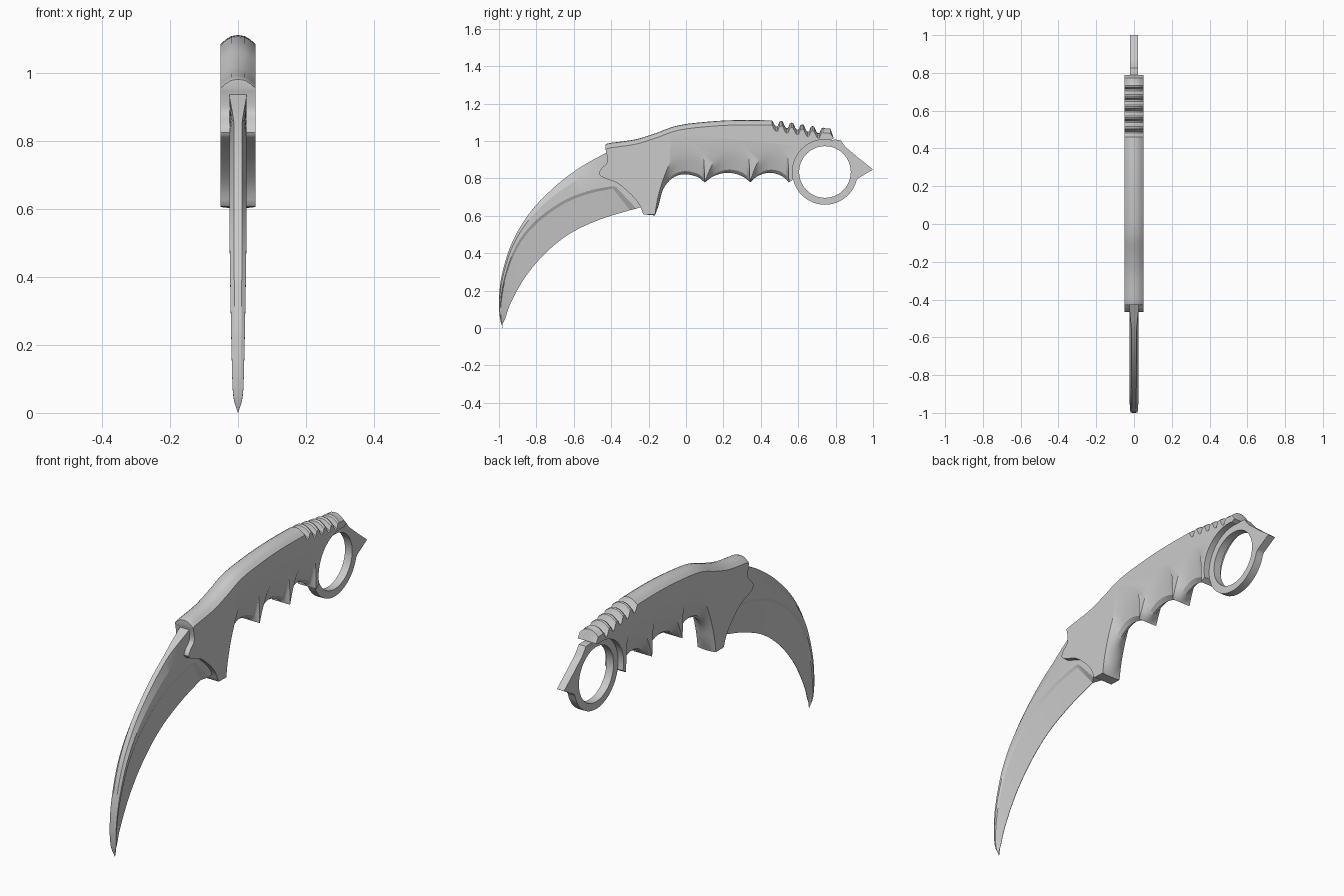
import bpy, bmesh, math
from mathutils import Vector

if "Cube" in bpy.data.objects:
    bpy.data.objects.remove(bpy.data.objects["Cube"])


def spline(pts, n=4):
    """Catmull-Rom through points of any dimension."""
    p = [Vector(q) for q in pts]
    p = [p[0] * 2 - p[1]] + p + [p[-1] * 2 - p[-2]]
    out = []
    for i in range(1, len(p) - 2):
        a, b, c, d = p[i - 1:i + 3]
        for k in range(n):
            t = k / n
            out.append(0.5 * (2 * b + (c - a) * t + (2 * a - 5 * b + 4 * c - d) * t * t
                              + (3 * b - a - 3 * c + d) * t ** 3))
    return out + [p[-2]]


def skin(name, rings, caps=True, wrap=False, angle=30):
    """Bridge closed rings of 3D points into one solid."""
    bm = bmesh.new()
    vs = [[bm.verts.new(p) for p in r] for r in rings]
    pairs = list(zip(vs, vs[1:])) + ([(vs[-1], vs[0])] if wrap else [])
    for r, s in pairs:
        n = len(r)
        for i in range(n):
            j = (i + 1) % n
            bm.faces.new((r[i], r[j], s[j], s[i]))
    if caps:
        bm.faces.new(vs[0])
        bm.faces.new(vs[-1])
    bmesh.ops.remove_doubles(bm, verts=bm.verts, dist=1e-5)
    bmesh.ops.recalc_face_normals(bm, faces=bm.faces)
    me = bpy.data.meshes.new(name)
    bm.to_mesh(me)
    bm.free()
    ob = bpy.data.objects.new(name, me)
    bpy.context.collection.objects.link(ob)
    bpy.ops.object.select_all(action='DESELECT')
    ob.select_set(True)
    bpy.context.view_layer.objects.active = ob
    bpy.ops.object.shade_smooth_by_angle(angle=math.radians(angle))
    return ob


# Blade stations: spine y,z / grind ridge y,z / cutting edge y,z / half thickness
curve = spline([
    (-.44, .93, -.40, .757, -.30, .63, .025),
    (-.567, .858, -.513, .735, -.46, .58, .025),
    (-.70, .757, -.65, .683, -.62, .505, .025),
    (-.834, .618, -.80, .577, -.754, .398, .025),
    (-.93, .457, -.905, .445, -.861, .27, .024),
    (-.984, .286, -.968, .275, -.936, .136, .021),
    (-1, .15, -.991, .14, -.965, .055, .018),
    (-.995, .056, -.99, .05, -.98, .022, .014),
    (-.981, .002, -.98, .001, -.979, .0, .001)], 5)


def blade_ring(s, edge_f=.04, low_f=.72, spine_f=.48):
    sp, ri, ed, h = Vector(s[0:2]), Vector(s[2:4]), Vector(s[4:6]), s[6]
    half = [(sp, spine_f), (sp.lerp(ri, .4), 1), (ri, 1), (ri.lerp(ed, .09), low_f), (ed, edge_f)]
    right = [(f * h, p.x, p.y) for p, f in half]
    return right + [(-x, y, z) for x, y, z in reversed(right)]


root = [blade_ring((-.30, .95, -.25, .78, -.20, .66, .025), 1, 1, 1),
        blade_ring((-.425, .938, -.375, .755, -.265, .638, .025), 1, 1, 1)]
skin("blade", root + [blade_ring(s, spine_f=max(.48, 1 - i * .1)) for i, s in enumerate(curve)], angle=15)

# Handle outline: each point is centre y,z then side y,z
CY, CZ = .743, .834
both = lambda y, z, d=0: (y, z, y, z + d)
crown = -.026
loop = spline([both(y, z, crown) for y, z in [
    (-.43, .982), (-.40, .99), (-.273, 1.008), (-.166, 1.04), (-.043, 1.083),
    (.128, 1.104), (.289, 1.112), (.46, 1.11)]])
# thumb notches
for i in range(5):
    y, t = .467 + .056 * i, 1.11 - .009 * i
    for dy, dz in [(.006, -.024), (.014, -.033), (.023, -.031), (.032, -.008), (.042, -.003), (.05, -.006)]:
        loop.append(both(y + dy, t + dz, crown))
loop += [both(.772, 1.067, crown), both(.79, 1.014)]
# curved seat against the finger ring
for k in range(17):
    a = math.radians(80 + 113 * k / 16)
    loop.append(both(CY + .174 * math.cos(a), CZ + .174 * math.sin(a)))
# finger scoops, rear to front
for y0, y1 in [(.342, .55), (.10, .342)]:
    scoop = spline([(y0 + (y1 - y0) * t, .778 + c, y0 + (y1 - y0) * t, .778 + s) for t, c, s in [
        (1, 0, 0), (.97, .008, .13), (.85, .03, .195), (.65, .048, .203), (.42, .05, .175),
        (.2, .034, .11), (.07, .013, .045), (0, 0, 0)]])
    loop += scoop[:-1]
loop += spline([
    (.10, .778, .10, .778), (.092, .785, .093, .915), (.06, .808, .07, .948), (-.01, .822, .01, .958),
    (-.075, .80, -.065, .918), (-.123, .74, -.12, .80), (-.145, .66, -.152, .69), (-.166, .602, -.166, .606)])
# guard and front edge
loop += [both(-.225, .607)] + spline([both(*p) for p in [
    (-.23, .612), (-.25, .66), (-.29, .71), (-.364, .773), (-.44, .803), (-.465, .826),
    (-.45, .855), (-.422, .885), (-.424, .93), (-.43, .955)]], 3)[:-1]
loop.append(both(-.43, .956))

half = [(.051, 1), (.036, .5), (.02, .12), (0, 0)]
sections = [(-x, f) for x, f in half] + half[-2::-1]
skin("handle", [[(x, p[0] + (p[2] - p[0]) * f, p[1] + (p[3] - p[1]) * f) for p in loop]
                for x, f in sections])

# Finger ring with rear spike
spike = [(.92, .80), (.94, .812), (1, .847), (.925, .907), (.856, .965), (.825, 1.005), (.785, 1.008)]
outer = []
for a, b in zip(spike, spike[1:]):
    outer += [Vector(a).lerp(Vector(b), k / 4) for k in range(4)]
for k in range(49):
    a = math.radians(78 + 267 * k / 48)
    outer.append(Vector((CY + .175 * math.cos(a), CZ + .175 * math.sin(a))))
rings = []
for o in outer:
    d = (o - Vector((CY, CZ))).normalized() * .138
    y, z = CY + d.x, CZ + d.y
    rings.append([(.02, o.x, o.y), (.02, y, z), (-.02, y, z), (-.02, o.x, o.y)])
skin("finger_ring", rings, caps=False, wrap=True)
